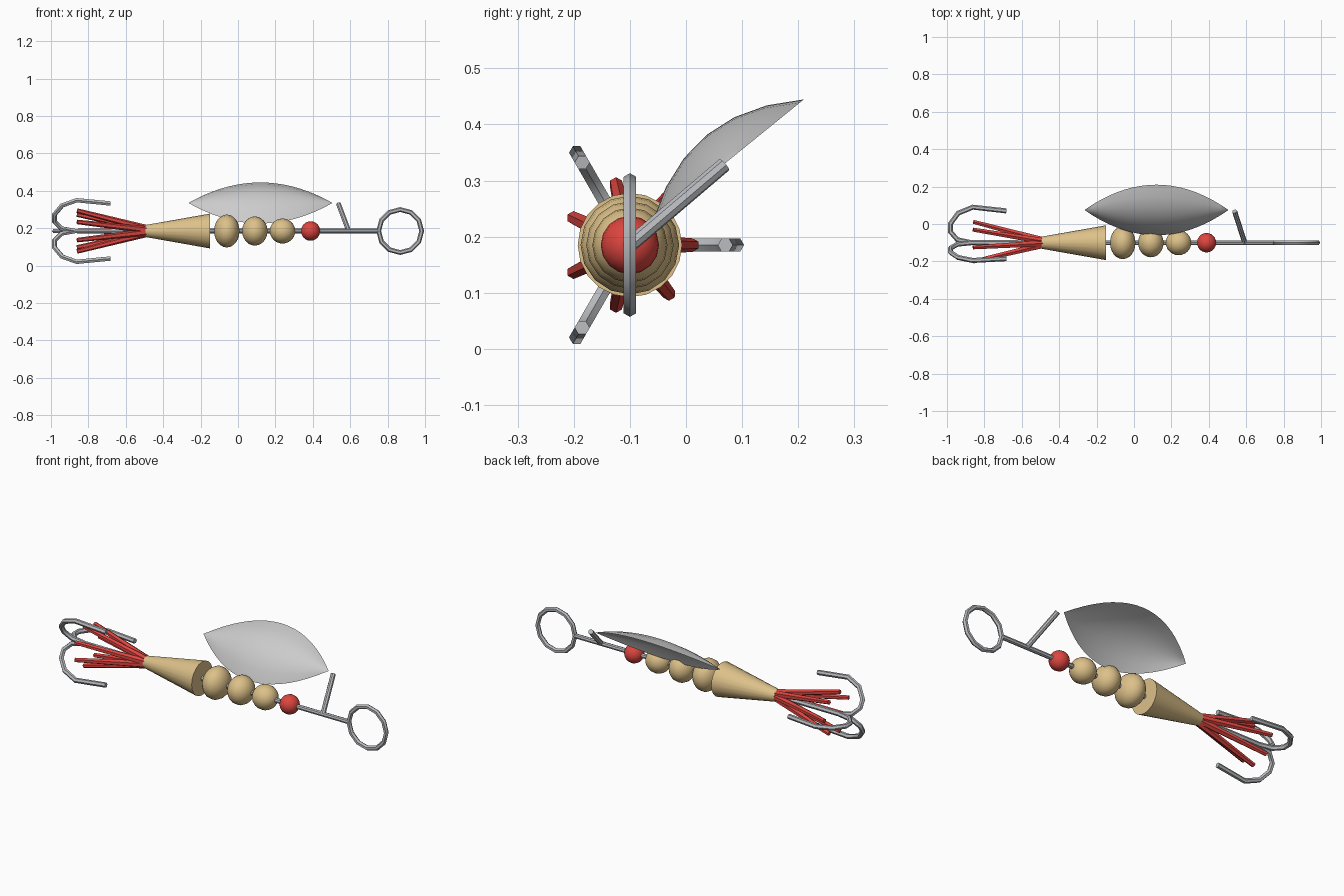
import bpy, bmesh
from math import sin, cos, pi, radians
from mathutils import Vector

if "Cube" in bpy.data.objects:
    bpy.data.objects.remove(bpy.data.objects["Cube"])

AY, AZ = -0.1, 0.185   # lure axis runs along x


def material(name, rgb):
    m = bpy.data.materials.new(name)
    m.diffuse_color = (*rgb, 1)
    m.use_nodes = True
    m.node_tree.nodes["Principled BSDF"].inputs["Base Color"].default_value = m.diffuse_color
    return m


GOLD = material("gold", (0.72, 0.53, 0.25))
RED = material("red", (0.72, 0.06, 0.05))
STEEL = material("steel", (0.48, 0.49, 0.51))
SILVER = material("silver", (0.80, 0.80, 0.83))


def radial(x, r, deg):
    a = radians(deg)
    return Vector((x, AY + r * cos(a), AZ + r * sin(a)))


def finish(ob, name, mat, angle=40):
    ob.name = name
    ob.data.materials.append(mat)
    bpy.ops.object.select_all(action='DESELECT')
    ob.select_set(True)
    bpy.context.view_layer.objects.active = ob
    bpy.ops.object.shade_smooth_by_angle(angle=radians(angle))
    return ob


def rod(name, a, b, r1, r2, mat, sides=8):
    a, b = Vector(a), Vector(b)
    bpy.ops.mesh.primitive_cone_add(vertices=sides, radius1=r1, radius2=r2,
                                    depth=(b - a).length, location=(a + b) / 2)
    ob = bpy.context.object
    ob.rotation_euler = (b - a).to_track_quat('Z', 'Y').to_euler()
    return finish(ob, name, mat)


def bead(name, x, rx, r, mat):
    bpy.ops.mesh.primitive_uv_sphere_add(segments=16, ring_count=12, radius=1,
                                         location=(x, AY, AZ), rotation=(0, pi / 2, 0))
    ob = bpy.context.object
    ob.scale = (r, r, rx)
    return finish(ob, name, mat, 60)


def tube(name, pts, r, mat):
    cu = bpy.data.curves.new(name, 'CURVE')
    cu.dimensions = '3D'
    cu.bevel_depth = r
    cu.bevel_resolution = 1
    cu.use_fill_caps = True
    sp = cu.splines.new('POLY')
    sp.points.add(len(pts) - 1)
    for p, q in zip(sp.points, pts):
        p.co = (*q, 1)
    ob = bpy.data.objects.new(name, cu)
    bpy.context.collection.objects.link(ob)
    bpy.ops.object.select_all(action='DESELECT')
    ob.select_set(True)
    bpy.context.view_layer.objects.active = ob
    bpy.ops.object.convert(target='MESH')
    return finish(bpy.context.object, name, mat, 50)


# wire shaft and line eye
rod("shaft", (-0.55, AY, AZ), (0.755, AY, AZ), 0.013, 0.013, STEEL)
bpy.ops.mesh.primitive_torus_add(major_segments=12, minor_segments=6,
                                 major_radius=0.115, minor_radius=0.013,
                                 location=(0.867, AY, AZ), rotation=(pi / 2, 0, 0))
finish(bpy.context.object, "line_eye", STEEL, 50)

# body cone and beads
rod("body", (-0.495, AY, AZ), (-0.15, AY, AZ), 0.032, 0.093, GOLD, 20)
for i, (x, r) in enumerate([(-0.06, 0.088), (0.09, 0.078), (0.238, 0.067)]):
    bead(f"gold_bead_{i + 1}", x, 0.068, r, GOLD)
bead("red_bead", 0.388, 0.051, 0.052, RED)

# blade arm
rod("blade_arm", (0.592, AY, AZ), (0.538, 0.068, 0.328), 0.0135, 0.0135, STEEL)

# treble hook
HOOK = [(-0.48, 0), (-0.87, 0), (-0.944, 0.016), (-0.981, 0.058),
        (-0.981, 0.102), (-0.94, 0.158), (-0.862, 0.19), (-0.682, 0.17)]
for i in range(3):
    tube(f"hook_{i + 1}", [radial(x, r, 120 * i) for x, r in HOOK], 0.0135, STEEL)

# red tail strands
for i in range(7):
    a = 360 * i / 7
    rod(f"tail_strand_{i + 1}", radial(-0.48, 0.012, a), radial(-0.86, 0.112, a),
        0.019, 0.012, RED, 6)

# domed leaf blade, leaning out from the shaft
NL, NW = 18, 6
centre = Vector((0.12, 0.075, 0.335))
across = Vector((0, 0.777, 0.63))
out = Vector((0, -0.63, 0.777))
bm = bmesh.new()
rows = []
for i in range(NL + 1):
    t = -1 + 2 * i / NL
    s = 1 - t * t
    n = 0 if i in (0, NL) else NW
    row = []
    for j in range(n + 1):
        v = -1 + 2 * j / NW if n else 0
        row.append(bm.verts.new(centre + Vector((0.385 * t, 0, 0))
                                + across * (0.174 * s * v)
                                + out * (0.06 * s * (1 - v * v) if n else 0)))
    rows.append(row)
for a, b in zip(rows, rows[1:]):
    for j in range(NW):
        quad = [a[min(j, len(a) - 1)], b[min(j, len(b) - 1)],
                b[min(j + 1, len(b) - 1)], a[min(j + 1, len(a) - 1)]]
        bm.faces.new(list(dict.fromkeys(quad)))
bm.normal_update()
me = bpy.data.meshes.new("blade")
bm.to_mesh(me)
bm.free()
blade = bpy.data.objects.new("blade", me)
bpy.context.collection.objects.link(blade)
finish(blade, "blade", SILVER, 60)
